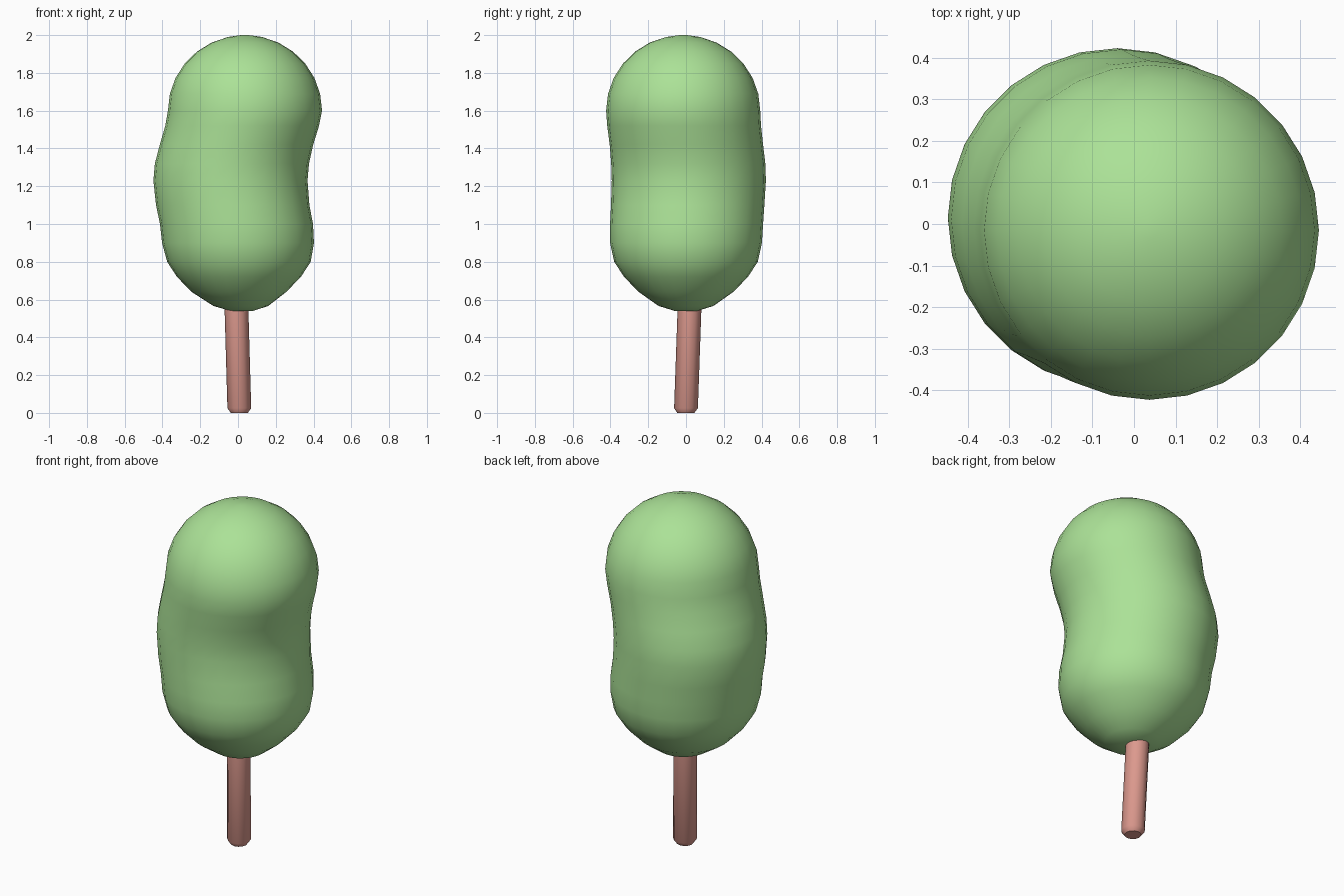
import bpy, bmesh
from math import sin, cos, pi, radians
from mathutils import Vector

if "Cube" in bpy.data.objects:
    bpy.data.objects.remove(bpy.data.objects["Cube"])


def loft(name, rings, sides, color, angle):
    """Skin round rings given as (x, y, z, radius), closing both ends."""
    bm = bmesh.new()
    loops = [[bm.verts.new((x + r * cos(2 * pi * i / sides), y + r * sin(2 * pi * i / sides), z))
              for i in range(sides)] for x, y, z, r in rings]
    for a, b in zip(loops, loops[1:]):
        for i in range(sides):
            j = (i + 1) % sides
            bm.faces.new((a[i], a[j], b[j], b[i]))
    bm.faces.new(loops[0][::-1])
    bm.faces.new(loops[-1])
    mesh = bpy.data.meshes.new(name)
    bm.to_mesh(mesh)
    bm.free()
    obj = bpy.data.objects.new(name, mesh)
    bpy.context.collection.objects.link(obj)
    mat = bpy.data.materials.new(name + "_colour")
    mat.diffuse_color = (*color, 1)
    mat.use_nodes = True
    mat.node_tree.nodes["Principled BSDF"].inputs["Base Color"].default_value = mat.diffuse_color
    mesh.materials.append(mat)
    bpy.ops.object.select_all(action='DESELECT')
    obj.select_set(True)
    bpy.context.view_layer.objects.active = obj
    bpy.ops.object.shade_smooth_by_angle(angle=radians(angle))
    return obj


# Wavy ice body: rounded base, swaying middle, domed top
body = [(0.02, 0.0, 0.54, 0.06), (0.015, 0.0, 0.566, 0.145), (0.005, 0.0, 0.64, 0.25),
        (0.005, 0.0, 0.72, 0.328), (0.005, 0.0, 0.80, 0.380), (0.0, 0.0, 0.90, 0.402),
        (-0.008, 0.003, 1.0, 0.405), (-0.028, 0.009, 1.1, 0.406), (-0.04, 0.015, 1.23, 0.408),
        (-0.032, 0.012, 1.32, 0.408), (-0.008, 0.002, 1.42, 0.406), (0.022, -0.01, 1.52, 0.407)]
dome = 7
for k in range(dome):
    t = pi / 2 * k / dome
    body.append((0.037, -0.015, 1.60 + 0.40 * sin(t), 0.408 * cos(t)))
body.append((0.037, -0.015, 2.0, 0.02))
loft("ice_body", body, 28, (0.41, 0.76, 0.31), 50)

# Slightly leaning stick with a chamfered foot, running up into the body
stick = [(0.007, -0.001, 0.0, 0.045), (0.007, 0.0, 0.025, 0.063), (-0.011, 0.022, 0.65, 0.063)]
loft("stick", stick, 12, (0.72, 0.32, 0.27), 40)
